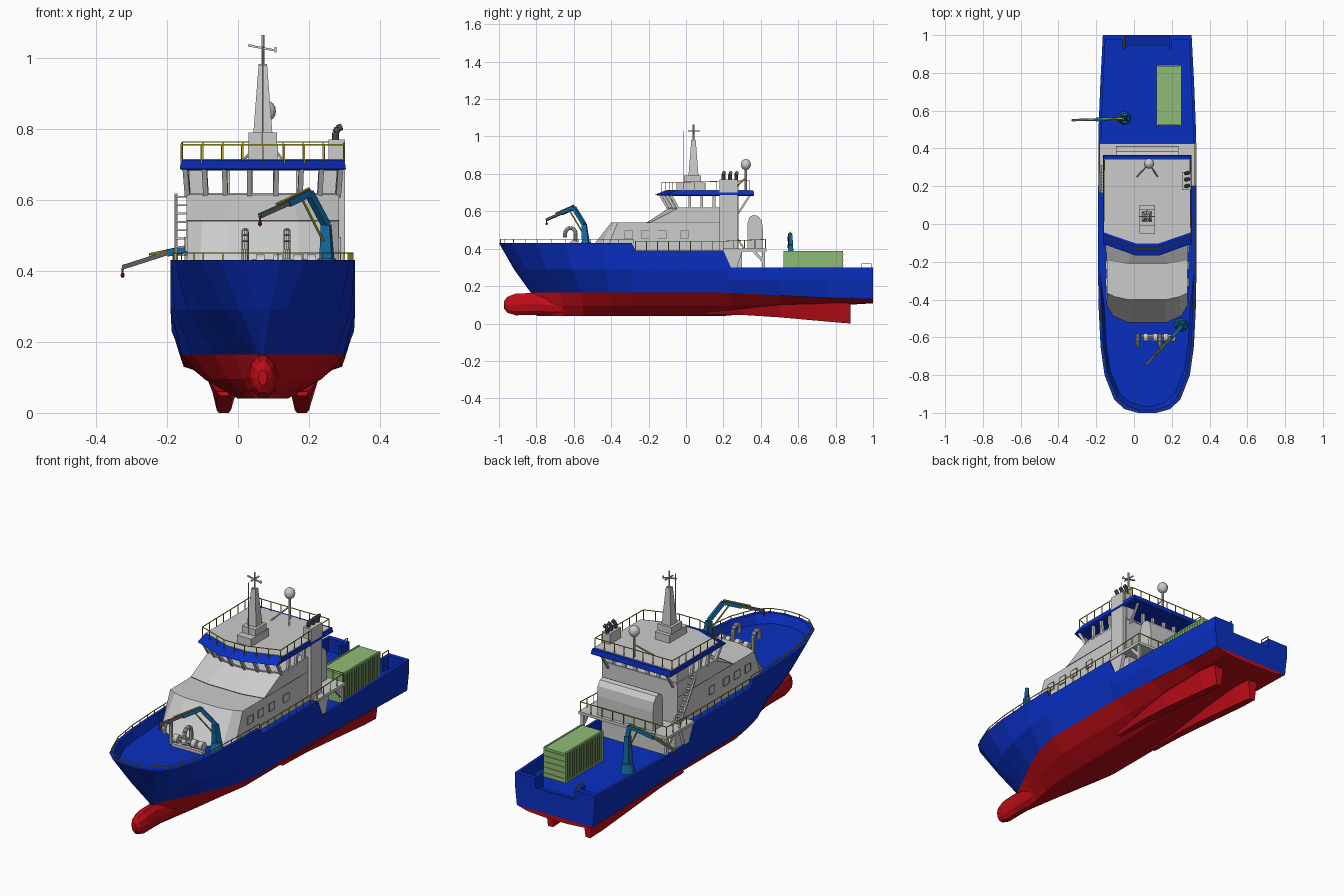
import bpy, bmesh, math
from mathutils import Vector, Matrix

if "Cube" in bpy.data.objects:
    bpy.data.objects.remove(bpy.data.objects["Cube"])

CX = 0.07  # hull centreline; everything below is relative to it

def mat(name, r, g, b):
    m = bpy.data.materials.new(name)
    m.diffuse_color = (r, g, b, 1)
    m.use_nodes = True
    m.node_tree.nodes["Principled BSDF"].inputs["Base Color"].default_value = m.diffuse_color
    return m

BLUE = mat("hull_blue", .003, .028, .53)
RED = mat("antifouling_red", .53, .004, .009)
GREEN = mat("container_green", .28, .5, .18)
YELLOW = mat("rail_yellow", .5, .45, .02)
CRANE = mat("crane_blue", .006, .15, .38)
DARK = mat("dark_grey", .12, .12, .12)

def finish(name, bm, *mats):
    bmesh.ops.recalc_face_normals(bm, faces=bm.faces)
    me = bpy.data.meshes.new(name)
    bm.to_mesh(me)
    bm.free()
    for m in mats:
        if m: me.materials.append(m)
    ob = bpy.data.objects.new(name, me)
    ob.location.x = CX
    bpy.context.collection.objects.link(ob)
    return ob

def loft(name, rings, m=None):
    bm = bmesh.new()
    vs = [[bm.verts.new(p) for p in r] for r in rings]
    n = len(rings[0])
    for a, b in zip(vs, vs[1:]):
        for i in range(n):
            bm.faces.new((a[i], a[(i + 1) % n], b[(i + 1) % n], b[i]))
    bm.faces.new(vs[0])
    bm.faces.new(vs[-1])
    return finish(name, bm, m)

def plan(half, z):
    return [(x, y, z) for x, y in half] + [(-x, y, z) for x, y in reversed(half) if x]

def box(name, x0, x1, y0, y1, z0, z1, m=None):
    return loft(name, [[(x0, y0, z), (x1, y0, z), (x1, y1, z), (x0, y1, z)] for z in (z0, z1)], m)

def rods(name, segs, r, sides=4, m=None, r2=None):
    bm = bmesh.new()
    for a, b in segs:
        a, b = Vector(a), Vector(b)
        d = b - a
        M = Matrix.Translation((a + b) / 2) @ d.to_track_quat('Z', 'Y').to_matrix().to_4x4() @ Matrix.Rotation(math.pi / 4, 4, 'Z')
        bmesh.ops.create_cone(bm, cap_ends=True, segments=sides, radius1=r, radius2=r if r2 is None else r2, depth=d.length, matrix=M)
    return finish(name, bm, m)

def chain(*pts):
    return list(zip(pts, pts[1:]))

def rail(name, pts, h, step=.06):
    segs, up = [], Vector((0, 0, h))
    for a, b in chain(*[Vector(p) for p in pts]):
        segs.append((a + up, b + up))
        n = max(1, round((b - a).length / step))
        segs += [(a.lerp(b, i / n), a.lerp(b, i / n) + up) for i in range(n + 1)]
    return rods(name, segs, .0024, 4, YELLOW)

def ball(name, c, r, scale=(1, 1, 1), m=None, seg=16):
    bm = bmesh.new()
    bmesh.ops.create_uvsphere(bm, u_segments=seg, v_segments=seg // 2, radius=r,
                              matrix=Matrix.Translation(c) @ Matrix.Diagonal((*scale, 1)))
    return finish(name, bm, m)

# Hull stations: y, sheer half breadth, chine half, waterline fullness, sheer height, deck height
ST = [(-1, .05, .02, .01, .43, .385), (-.98, .12, .065, .05, .43, .385), (-.93, .175, .11, .13, .43, .385),
      (-.8, .226, .17, .34, .43, .385), (-.65, .247, .215, .6, .43, .385), (-.45, .257, .25, .87, .43, .385),
      (-.29, .26, .26, .99, .43, .385), (-.27, .26, .26, 1, .39, .384), (.2, .26, .26, 1, .39, .384),
      (.24, .26, .257, 1, .30, .23), (.5, .258, .255, 1, .30, .23), (.75, .248, .245, .98, .30, .23), (1, .235, .234, .97, .30, .23)]

def section(s):
    y, bt, bc, f, zt, zd = s
    w = max(0, (-.3 - y) / .7)
    t = min(1, max(0, (y - .2) / .7))
    mix = lambda a, b: a + (b - a) * t
    return [(.07 * f, y + .2 * w, mix(.04, .108)), (.165 * f, y + .2 * w, mix(.095, .114)),
            (.23 * f, y + .17 * w, mix(.165, .13)), (bc, y + .08 * w, min(.29, zt - .07)),
            (bt, y, zt), (bt - .015, y + .015 * w, zt), (bt - .03 if y < -.4 else bt - .015, y + .035 * w, zd)]

bm = bmesh.new()
rows = [[[bm.verts.new((sx * x, y, z)) for x, y, z in section(s)] for sx in (1, -1)] for s in ST]
def quad(vs, red):
    bm.faces.new(vs).material_index = int(red)
for a, b in zip(rows, rows[1:]):
    for k in (0, 1):
        for j in range(6):
            quad((a[k][j], a[k][j + 1], b[k][j + 1], b[k][j]), j < 2)
    for j in (0, 6):  # keel plate and deck
        quad((a[0][j], a[1][j], b[1][j], b[0][j]), j == 0)
for row, top in ((rows[0], 6), (rows[-1], 3)):  # stem and transom
    for j in range(top):
        quad((row[0][j], row[0][j + 1], row[1][j + 1], row[1][j]), j < 2)
finish("hull", bm, BLUE, RED)

# Bulb, skegs, stern bulwark with a central notch
loft("bulbous_bow", [[(w * math.cos(a), y, zc + h * math.sin(a)) for a in [i * math.pi / 5 for i in range(10)]]
     for y, w, h, zc in ((-.972, .012, .022, .1), (-.955, .028, .045, .1), (-.91, .04, .061, .102),
                         (-.82, .04, .062, .104), (-.65, .05, .05, .092))], RED)
for s, side in ((1, "right"), (-1, "left")):
    loft("skeg_" + side, [[(s * .11 - wt, y, zt), (s * .11 + wt, y, zt), (s * .11 + wb, y, zb), (s * .11 - wb, y, zb)]
         for y, wt, wb, zt, zb in ((.1, .02, .012, .06, .048), (.3, .035, .018, .08, .046), (.5, .048, .022, .1, .033),
                                   (.78, .045, .02, .115, .008), (.88, .03, .014, .115, 0))], RED)
    x0, x1 = sorted((s * .125, s * .235))
    box("stern_bulwark_" + side, x0, x1, .975, 1, .225, .30, BLUE)
    x0, x1 = sorted((s * .115, s * .13))
    box("stern_gate_post_" + side, x0, x1, .93, 1, .225, .30, BLUE)
    rail("stern_rail_" + side, [(s * .12, .94, .30), (s * .12, .99, .30)], .02)
loft("stern_ramp", [[(x, .93, .228), (x, 1, .228), (x, 1, .25)] for x in (-.12, .12)], BLUE)

# Deckhouse, bridge base and side details
loft("deckhouse", [plan([(.215, .28), (.215, -.43), (.18, -.49), (.1, -.525)], .38),
                   plan([(.215, .28), (.213, -.365), (.17, -.385), (.1, -.40)], .54)])
loft("bridge_base", [plan([(.215, .28), (.215, -.19), (.1, -.21)], .54),
                     plan([(.215, .28), (.215, -.045), (.08, -.095)], .615)])
box("aft_lower_house", -.215, .215, .2, .30, .22, .39)
for s, side in ((1, "right"), (-1, "left")):
    for i, y in enumerate((-.33, -.24, -.15, -.03)):
        x0, x1 = sorted((s * .21, s * .219))
        box(f"side_window_{side}_{i}", x0, x1, y, y + .045, .455, .495)
        rods(f"window_frame_{side}_{i}", chain(*[(s * .219, y + a * .045, .455 + b * .04)
             for a, b in ((0, 0), (1, 0), (1, 1), (0, 1), (0, 0))]), .0014, 4, DARK)
    # platform end panel, leg and bridge corner
    loft("platform_bracket_" + side, [[(x, .2, .385), (x, .3, .385), (x, .27, .29), (x, .24, .29)] for x in (s * .235, s * .255)])
    rods("platform_leg_" + side, [((s * .245, .415, .295), (s * .245, .415, .39)), ((s * .245, .36, .39), (s * .245, .415, .33))], .011)
    x0, x1 = sorted((s * .165, s * .212))
    box("bridge_corner_" + side, x0, x1, .18, .28, .61, .69)
    rail("side_rail_" + side, [(s * .253, -.27, .39), (s * .253, .2, .39), (s * .253, .425, .40), (0, .425, .40)], .05)
    rods("roof_strut_" + side, [((s * .19, .28, .59), (s * .19, .345, .69))], .007)
box("aft_platform", -.26, .26, .2, .43, .385, .40)
loft("aft_locker", [[(x, y, z) for y, z in ((.33, .395), (.33, .54), (.34, .57), (.36, .58), (.385, .575), (.405, .55), (.412, .5), (.412, .395))]
     for x in (-.165, .165)])

# Wheelhouse: leaning window posts and visored roof
front = [(-.212, -.04), (-.16, -.06), (-.105, -.08), (-.037, -.093), (.037, -.093), (.105, -.08), (.16, -.06), (.212, -.04)]
posts = [((x, y, .61), (x * 1.03, y - .045, .69)) for x, y in front]
posts += [((s * .21, y, .61), (s * .215, y, .69)) for s in (1, -1) for y in (.02, .085, .15)]
posts += [((x, .272, .61), (x, .272, .69)) for x in (-.1, -.035, .035, .1)]
rods("window_posts", posts, .010)
rods("window_sill", chain((-.212, .28, .615), *[(x, y, .615) for x, y in front], (.212, .28, .615), (-.212, .28, .615)), .006)
rods("house_seam", chain((-.215, .28, .541), (-.215, -.19, .541), (-.1, -.211, .541), (.1, -.211, .541), (.215, -.19, .541), (.215, .28, .541)), .0015, 4, DARK)
loft("roof_visor", [plan([(.225, .36), (.225, -.07), (.06, -.13)], .683), plan([(.234, .365), (.234, -.105), (.06, -.168)], .687),
                    plan([(.23, .36), (.23, -.05), (.06, -.11)], .712)], BLUE)
loft("roof_top", [plan([(.228, .345), (.228, -.045), (.06, -.103)], z) for z in (.706, .715)])
rail("roof_rail", [(.226, .34, .708), (.23, -.07, .70), (.06, -.13, .70), (-.06, -.13, .70), (-.23, -.07, .70), (-.226, .34, .708), (.226, .34, .708)], .055)

# Mast
box("mast_plinth", -.042, .042, -.05, .1, .71, .755)
box("mast_block", -.04, .04, -.01, .08, .75, .79)
loft("mast_column", [[(a * w, .04 + b * w, z) for a, b in ((-1, -1), (1, -1), (1, 1), (-1, 1))] for w, z in ((.027, .785), (.012, .98))])
rods("mast_pole", [((0, .04, .97), (0, .04, 1.065))], .0045, 8)
rods("mast_aerial", [((0, -.012, .75), (0, -.012, 1.03))], .0018, 6)
rods("mast_crossbars", [((-.042, .04, 1.035), (.04, .04, 1.02)), ((0, .01, 1.03), (0, .075, 1.03)), ((-.042, .04, 1.035), (-.03, .04, 1.035)),
                        ((-.012, .04, .98), (.012, .04, .98)), ((.035, .04, 1.015), (.035, .04, 1.03))], .004)

# Satellite dome on a tripod
ball("satellite_dome", (.01, .32, .85), .027, (1, 1, 1.1))
rods("dome_stem", [((.01, .32, .70), (.01, .32, .83))], .007, 8)
rods("dome_legs", [((.01, .32, .78), (-.055, .25, .712)), ((.01, .32, .78), (.055, .25, .712))], .004, 6)

# Exhaust stack and three bent pipes
box("exhaust_stack", .185, .232, .18, .275, .39, .77)
for i, y in enumerate((.2, .235, .268)):
    rods(f"exhaust_pipe_{i}", chain((.205, y, .765), (.205, y, .79), (.211, y + .002, .801), (.222, y + .004, .806)), .010, 10, DARK)

# Stairs on the other side
rods("stair_stringers", [((x, .31, .40), (x, .17, .615)) for x in (-.245, -.205)], .006)
for i in range(9):
    y, z = .30 - i * .0155, .42 + i * .0235
    box(f"stair_step_{i}", -.245, -.205, y - .012, y + .004, z - .002, z + .003)

# Bow railing along the sheer
edge = [(s[1] - .007, s[0] + .008, s[4]) for s in ST[:7]]
rail("bow_rail", [(-x, y, z) for x, y, z in reversed(edge)] + edge, .02, .07)

# Foredeck vents and winch
for i, x in enumerate((-.05, .068)):
    arc = [(x, -.618 + .028 * math.cos(a), .483 + .028 * math.sin(a)) for a in [k * math.pi / 6 for k in range(7)]]
    rods(f"gooseneck_vent_{i}", chain((x, -.59, .385), *arc, (x, -.646, .46)), .0105, 10)
rods("winch_shaft", [((-.03, -.6, .425), (.15, -.6, .425))], .008, 8)
rods("winch_drums", [((x, -.6, .425), (x + .025, -.6, .425)) for x in (-.02, .03, .085, .125)], .022, 12)
box("winch_bed", -.03, .15, -.615, -.585, .383, .40)

# Cranes: foredeck (folded) and aft deck (swung out)
def crane(name, base, knee, elbow, mid, tip):
    b = Vector(base)
    rods(name + "_pedestal", [(b, b + Vector((0, 0, .05)))], .036, 12, CRANE, .026)
    rods(name + "_column", [(b + Vector((0, 0, .04)), knee)], .026, 4, CRANE, .018)
    rods(name + "_arm", [(knee, elbow), (elbow, mid)], .014, 4, CRANE)
    rods(name + "_jib", [(mid, tip)], .009, 4, DARK)
    k, e, m, t = map(Vector, (knee, elbow, mid, tip))
    up = Vector((0, 0, .012))
    rods(name + "_rams", [(k.lerp(b, .35) - up, e.lerp(m, .3) - up), (e + up, m.lerp(t, .4) + up)], .004, 6, YELLOW)
    rods(name + "_hook_line", [(t, t - Vector((0, 0, .02)))], .003, 6, DARK)
    ball(name + "_hook", t - Vector((0, 0, .022)), .006, (1, 1, 1.3), RED, 8)

crane("bow_crane", (.18, -.535, .385), (.178, -.545, .53), (.13, -.60, .62), (.07, -.665, .59), (-.008, -.745, .555))
crane("aft_crane", (-.12, .56, .228), (-.12, .56, .42), (-.13, .558, .475), (-.27, .553, .45), (-.395, .55, .41))

# Corrugated container with door bars
box("container", .053, .177, .523, .837, .228, .385, GREEN)
for i in range(16):
    y = .53 + i * .0195
    box(f"container_rib_{i}", .049, .181, y, y + .009, .24, .38, GREEN)
rods("container_frame", [((x, y, .228), (x, y, .387)) for x in (.054, .176) for y in (.525, .835)] +
     [((x, .525, z), (x, .835, z)) for x in (.054, .176) for z in (.235, .384)], .006, 4, GREEN)
rods("container_door_bars", [((.055, .838, z), (.175, .838, z)) for z in (.25, .28, .31, .34, .37)], .004, 4, GREEN)
